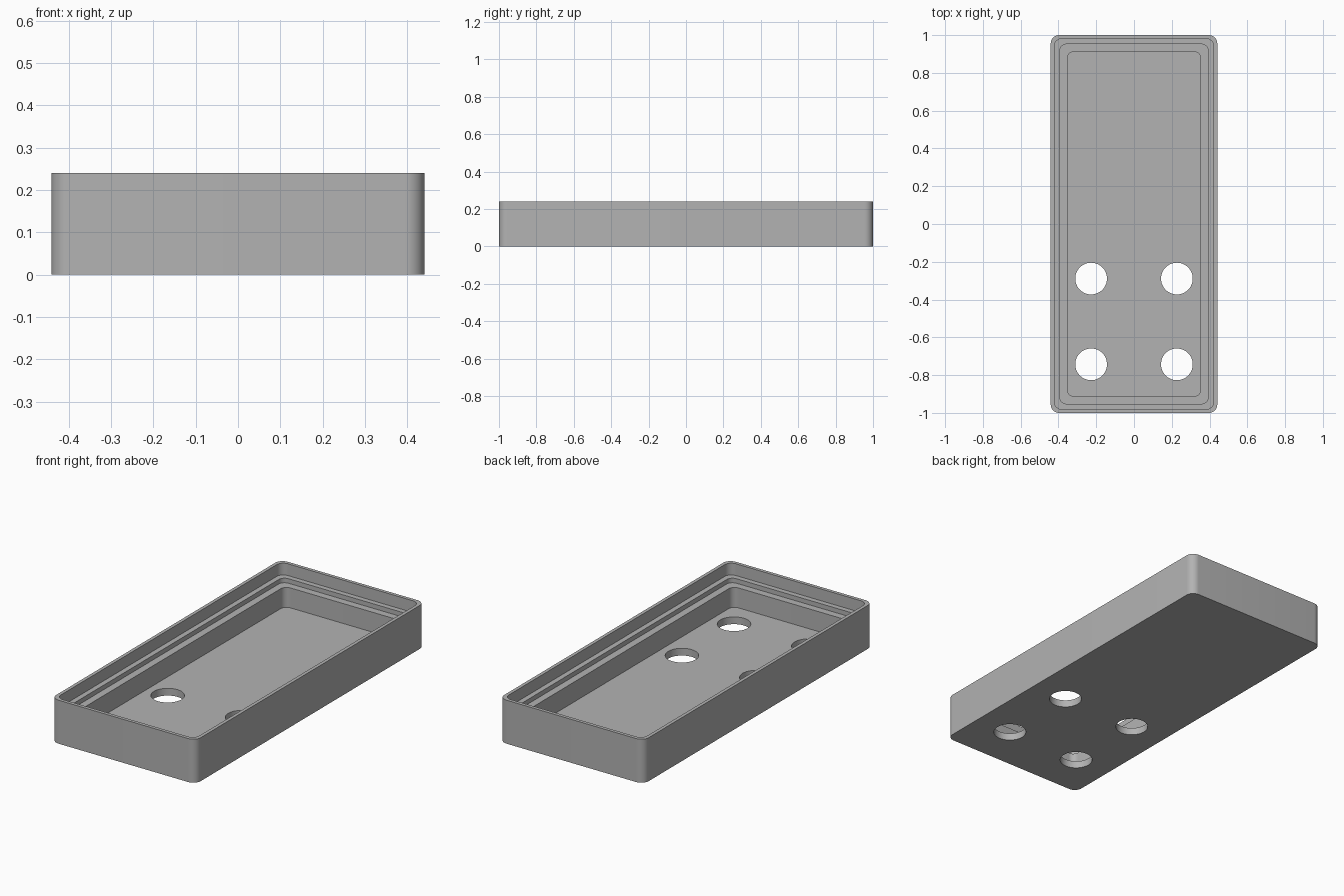
import bpy, bmesh, math

if "Cube" in bpy.data.objects:
    bpy.data.objects.remove(bpy.data.objects["Cube"])

# Half sizes, height and corner radius of each ring, from the base up and down inside
HX, HY, H = 0.441, 1.0, 0.24
FLOOR = 0.04
LOWER_LEDGE, UPPER_LEDGE = 0.15, 0.175
RINGS = [  # inset from the outside, height, corner radius
    (0.0, 0.0, 0.045), (0.0, H, 0.045),
    (0.019, H, 0.04), (0.019, UPPER_LEDGE, 0.04),
    (0.048, UPPER_LEDGE, 0.035), (0.048, LOWER_LEDGE, 0.035),
    (0.088, LOWER_LEDGE, 0.035), (0.088, FLOOR, 0.035),
]
SEG = 10


def rounded_ring(bm, inset, z, r):
    """Closed loop of vertices along a rounded rectangle."""
    cx, cy = HX - inset - r, HY - inset - r
    ring = []
    for k, (sx, sy) in enumerate([(1, 1), (-1, 1), (-1, -1), (1, -1)]):
        for i in range(SEG + 1):
            a = math.pi / 2 * (k + i / SEG)
            ring.append(bm.verts.new((sx * cx + r * math.cos(a), sy * cy + r * math.sin(a), z)))
    return ring


# Tray shell with stepped rim
bm = bmesh.new()
rings = [rounded_ring(bm, *p) for p in RINGS]
for lo, hi in zip(rings, rings[1:]):
    n = len(lo)
    for i in range(n):
        j = (i + 1) % n
        bm.faces.new((lo[i], lo[j], hi[j], hi[i]))
bm.faces.new(list(reversed(rings[0])))
bm.faces.new(rings[-1])
bmesh.ops.recalc_face_normals(bm, faces=bm.faces[:])
mesh = bpy.data.meshes.new("tray")
bm.to_mesh(mesh)
bm.free()
tray = bpy.data.objects.new("tray", mesh)
bpy.context.collection.objects.link(tray)

grey = bpy.data.materials.new("grey")
grey.diffuse_color = (0.45, 0.45, 0.45, 1)
grey.use_nodes = True
grey.node_tree.nodes["Principled BSDF"].inputs["Base Color"].default_value = grey.diffuse_color
mesh.materials.append(grey)

# Four round holes through the floor
bpy.context.view_layer.objects.active = tray
for x in (-0.227, 0.227):
    for y in (-0.289, -0.743):
        bpy.ops.mesh.primitive_cylinder_add(vertices=48, radius=0.084, depth=0.2, location=(x, y, 0.02))
        cutter = bpy.context.object
        cutter.name = "hole_cutter"
        cutter.hide_render = True
        cutter.data.materials.append(grey)
        bpy.context.view_layer.objects.active = tray
        cut = tray.modifiers.new("hole", 'BOOLEAN')
        cut.operation = 'DIFFERENCE'
        cut.solver = 'EXACT'
        cut.object = cutter
        bpy.ops.object.modifier_apply(modifier=cut.name)
        bpy.data.objects.remove(cutter, do_unlink=True)

bpy.ops.object.select_all(action='DESELECT')
tray.select_set(True)
bpy.context.view_layer.objects.active = tray
bpy.ops.object.shade_smooth_by_angle(angle=math.radians(30))
